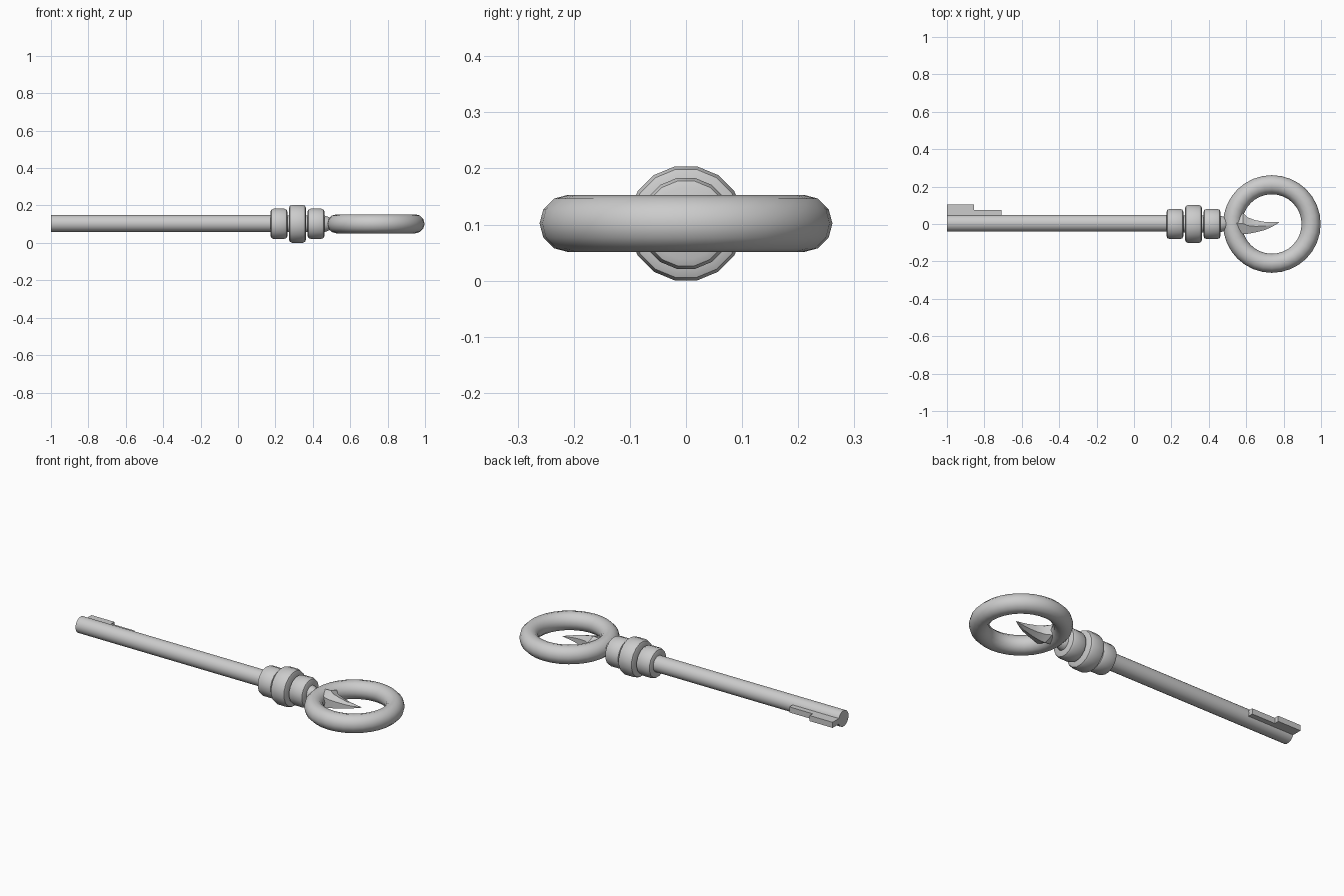
import bpy, bmesh, math
from mathutils import Matrix

if "Cube" in bpy.data.objects:
    bpy.data.objects.remove(bpy.data.objects["Cube"])

Z = 0.102  # height of the key's long axis


def finish(bm, name, smooth=True):
    bmesh.ops.recalc_face_normals(bm, faces=bm.faces)
    mesh = bpy.data.meshes.new(name)
    bm.to_mesh(mesh)
    bm.free()
    ob = bpy.data.objects.new(name, mesh)
    bpy.context.collection.objects.link(ob)
    if smooth:
        bpy.ops.object.select_all(action='DESELECT')
        ob.select_set(True)
        bpy.context.view_layer.objects.active = ob
        bpy.ops.object.shade_smooth_by_angle(angle=math.radians(35))
    return ob


def loft(name, sections, smooth=True):
    """Skin a list of closed point loops and cap both ends."""
    bm = bmesh.new()
    loops = [[bm.verts.new(p) for p in s] for s in sections]
    n = len(loops[0])
    for a, b in zip(loops, loops[1:]):
        for i in range(n):
            j = (i + 1) % n
            bm.faces.new((a[i], a[j], b[j], b[i]))
    bm.faces.new(loops[0])
    bm.faces.new(loops[-1])
    return finish(bm, name, smooth)


def turned(name, profile, y=0.0, z=Z, sides=16):
    """Round part along x from (x, apothem) pairs, flat side up."""
    k = 1 / math.cos(math.pi / sides)
    angs = [2 * math.pi * (i + 0.5) / sides for i in range(sides)]
    return loft(name, [[(x, y + r * k * math.cos(a), z + r * k * math.sin(a))
                        for a in angs] for x, r in profile])


# Long shaft
turned("shaft", [(-1.0, 0.045), (0.2, 0.045)], y=0.004, z=0.104, sides=24)

# Three rounded collars
for name, x, r in (("collar_inner", 0.219, 0.081),
                   ("collar_middle", 0.318, 0.1015),
                   ("collar_outer", 0.417, 0.081)):
    h, b = 0.046, 0.018
    turned(name, [(x - h, r - b), (x - h + b * 0.3, r - b * 0.3), (x - h + b, r),
                  (x + h - b, r), (x + h - b * 0.3, r - b * 0.3), (x + h, r - b)])

# Core joining the collars, tapering into the ring
turned("neck", [(0.19, 0.045), (0.46, 0.045), (0.485, 0.036), (0.52, 0.02)])

# Ring handle
bpy.ops.mesh.primitive_torus_add(major_segments=32, minor_segments=12,
                                 major_radius=0.21, minor_radius=0.051,
                                 location=(0.737, 0, Z))
ring = bpy.context.object
ring.name = "ring_handle"
bpy.ops.object.shade_smooth_by_angle(angle=math.radians(35))

# Curved thorn inside the ring: x, lower y, upper y, half height
thorn = [(0.54, -0.012, 0.022, 0.045), (0.583, -0.054, 0.060, 0.050),
         (0.61, -0.052, 0.034, 0.040), (0.65, -0.045, 0.020, 0.031),
         (0.70, -0.032, 0.011, 0.019), (0.74, -0.014, 0.010, 0.009),
         (0.776, 0.008, 0.010, 0.001)]
loft("thorn", [[(x, lo, Z - 0.6 * h), (x, (lo + hi) / 2, Z - h), (x, hi, Z - 0.6 * h),
                (x, hi, Z + 0.6 * h), (x, (lo + hi) / 2, Z + h), (x, lo, Z + 0.6 * h)]
               for x, lo, hi, h in thorn])

# Stepped key bit
steps = [(-1.0, 0.0), (-0.708, 0.0), (-0.708, 0.076),
         (-0.855, 0.076), (-0.855, 0.103), (-1.0, 0.103)]
loft("key_bit", [[(x, y, z) for x, y in steps] for z in (0.088, 0.12)], smooth=False)
